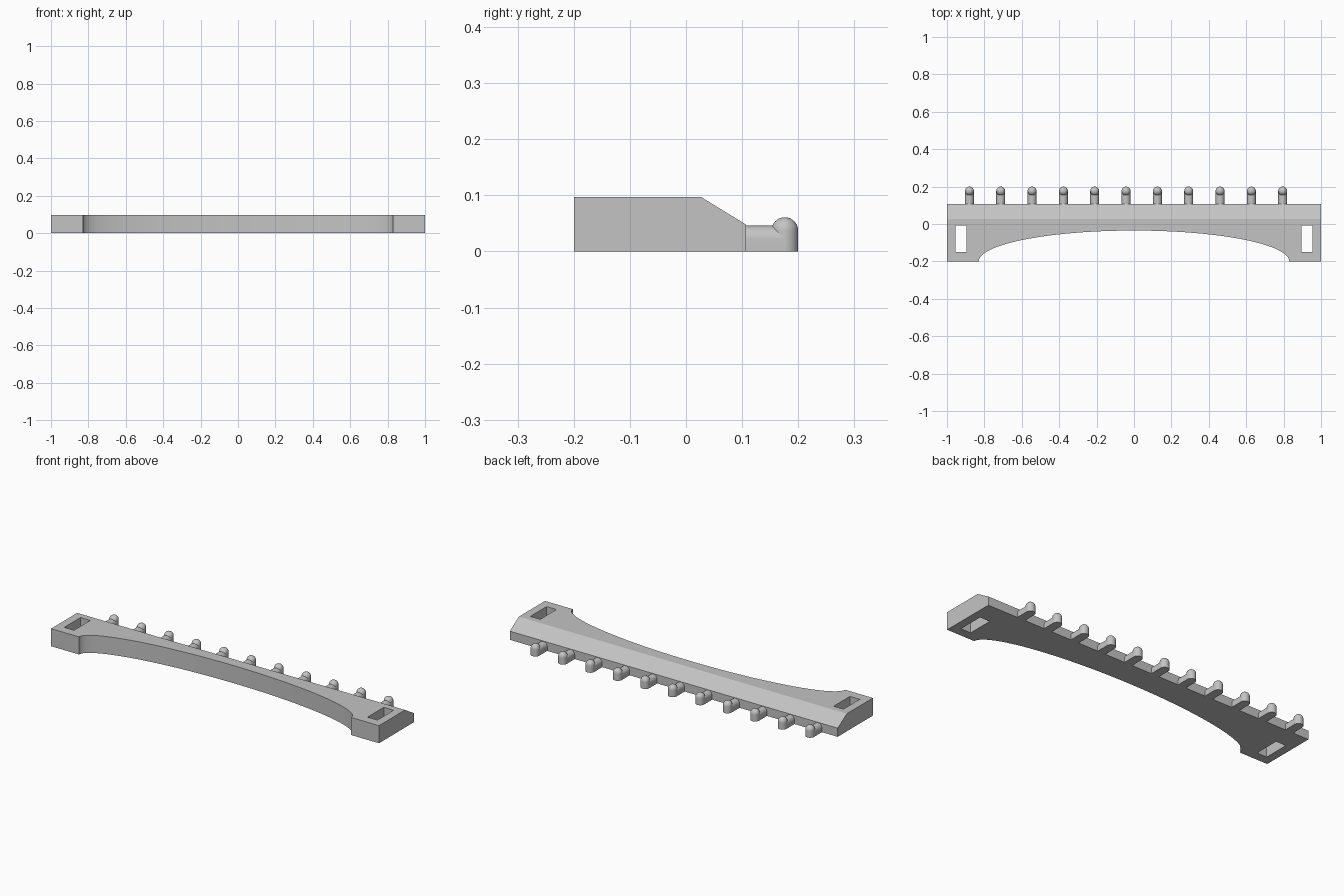
import bpy, bmesh
from math import sin, cos, pi, radians
from mathutils import Matrix, Vector

if "Cube" in bpy.data.objects:
    bpy.data.objects.remove(bpy.data.objects["Cube"])

grey = bpy.data.materials.new("plain grey")
grey.use_nodes = True
grey.diffuse_color = (0.55, 0.55, 0.55, 1)
grey.node_tree.nodes["Principled BSDF"].inputs["Base Color"].default_value = grey.diffuse_color


def make_object(name, bm):
    bmesh.ops.recalc_face_normals(bm, faces=bm.faces[:])
    mesh = bpy.data.meshes.new(name)
    bm.to_mesh(mesh)
    bm.free()
    mesh.materials.append(grey)
    obj = bpy.data.objects.new(name, mesh)
    bpy.context.collection.objects.link(obj)
    return obj


def extrude_profile(bm, points, offset):
    face = bm.faces.new([bm.verts.new(p) for p in points])
    result = bmesh.ops.extrude_face_region(bm, geom=[face], use_keep_orig=True)
    moved = [g for g in result["geom"] if isinstance(g, bmesh.types.BMVert)]
    bmesh.ops.translate(bm, verts=moved, vec=Vector(offset))


def activate(obj):
    bpy.ops.object.select_all(action="DESELECT")
    obj.select_set(True)
    bpy.context.view_layer.objects.active = obj


def cut(target, cutter):
    cutter.hide_render = True
    mod = target.modifiers.new("cut", "BOOLEAN")
    mod.operation = "DIFFERENCE"
    mod.solver = "EXACT"
    mod.object = cutter
    activate(target)
    bpy.ops.object.modifier_apply(modifier=mod.name)
    bpy.data.objects.remove(cutter)


# Main bar with a sloped back edge
bm = bmesh.new()
section = [(-0.2, 0), (0.107, 0), (0.107, 0.048), (0.027, 0.097), (-0.2, 0.097)]
extrude_profile(bm, [(-1, y, z) for y, z in section], (2, 0, 0))
body = make_object("curved_bar", bm)

# Shallow elliptical hollow along the front
bm = bmesh.new()
bmesh.ops.create_cone(bm, cap_ends=True, segments=128, radius1=1, radius2=1, depth=0.4,
                      matrix=Matrix.Translation((0, -0.2, 0)) @ Matrix.Diagonal((0.83, 0.165, 1, 1)))
cut(body, make_object("hollow_cutter", bm))

# Strap slots through both ends
for side in (-1, 1):
    bm = bmesh.new()
    bmesh.ops.create_cube(bm, size=1, matrix=Matrix.Translation((side * 0.925, -0.079, 0))
                          @ Matrix.Diagonal((0.06, 0.142, 0.4, 1)))
    cut(body, make_object("slot_cutter", bm))

# One peg: an arched arm and a domed post
R, POST_Y, DOME_Z, ARM_Z = 0.024, 0.176, 0.037, 0.022
bm = bmesh.new()
arch = [(R * cos(i * pi / 16), ARM_Z + R * sin(i * pi / 16)) for i in range(17)]
extrude_profile(bm, [(x, 0.1, z) for x, z in [(-R, 0), (R, 0)] + arch], (0, POST_Y - 0.1, 0))
outline = [(0, 0), (R, 0)] + [(R * cos(i * pi / 16), DOME_Z + R * sin(i * pi / 16)) for i in range(9)]
verts = [bm.verts.new((r, POST_Y, z)) for r, z in outline]
edges = [bm.edges.new(pair) for pair in zip(verts, verts[1:])]
bmesh.ops.spin(bm, geom=verts + edges, cent=(0, POST_Y, 0), axis=(0, 0, 1), angle=2 * pi, steps=32)
bmesh.ops.remove_doubles(bm, verts=bm.verts[:], dist=0.00005)
first = make_object("peg_1", bm)

for obj in (body, first):
    activate(obj)
    bpy.ops.object.shade_smooth_by_angle(angle=radians(28))

# Row of eleven pegs along the back
first.location.x = -0.88
for i in range(1, 11):
    peg = first.copy()
    peg.name = f"peg_{i + 1}"
    peg.location.x = -0.88 + i * 0.1675
    bpy.context.collection.objects.link(peg)
